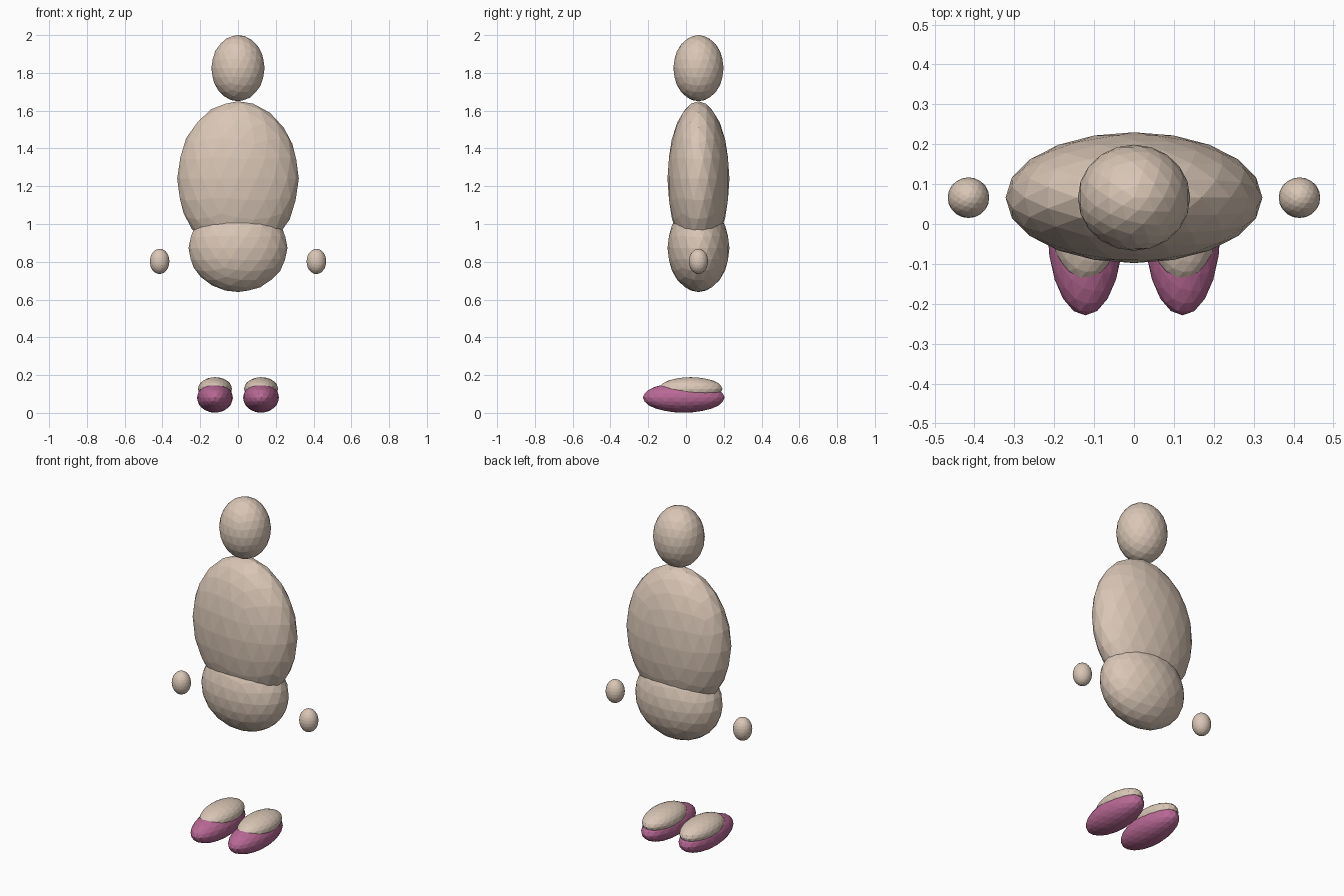
import bpy

if "Cube" in bpy.data.objects:
    bpy.data.objects.remove(bpy.data.objects["Cube"], do_unlink=True)


def make_material(name, colour):
    mat = bpy.data.materials.new(name)
    mat.use_nodes = True
    mat.diffuse_color = colour
    mat.node_tree.nodes["Principled BSDF"].inputs["Base Color"].default_value = colour
    return mat


skin = make_material("pale beige", (0.70, 0.57, 0.47, 1))
shoe = make_material("mauve pink", (0.48, 0.14, 0.30, 1))


def ellipsoid(name, centre, radii, mat):
    """Faceted ball stretched to the given radii."""
    bpy.ops.mesh.primitive_ico_sphere_add(subdivisions=3, radius=1, location=centre)
    obj = bpy.context.object
    obj.name = name
    obj.scale = radii
    bpy.ops.object.transform_apply(location=False, rotation=False, scale=True)
    obj.data.materials.append(mat)
    return obj


BODY_Y = 0.066

# Head and body
ellipsoid("head", (0, BODY_Y, 1.825), (0.141, 0.133, 0.175), skin)
ellipsoid("torso", (0, BODY_Y, 1.24), (0.322, 0.164, 0.41), skin)
ellipsoid("hips", (0, BODY_Y, 0.873), (0.262, 0.164, 0.233), skin)

# Hands, feet and shoes on both sides
for side, sign in (("left", 1), ("right", -1)):
    ellipsoid(side + "_hand", (sign * 0.415, BODY_Y, 0.802), (0.052, 0.051, 0.067), skin)
    ellipsoid(side + "_foot", (sign * 0.122, 0.025, 0.127), (0.09, 0.168, 0.062), skin)
    ellipsoid(side + "_shoe", (sign * 0.122, -0.012, 0.081), (0.095, 0.217, 0.08), shoe)
